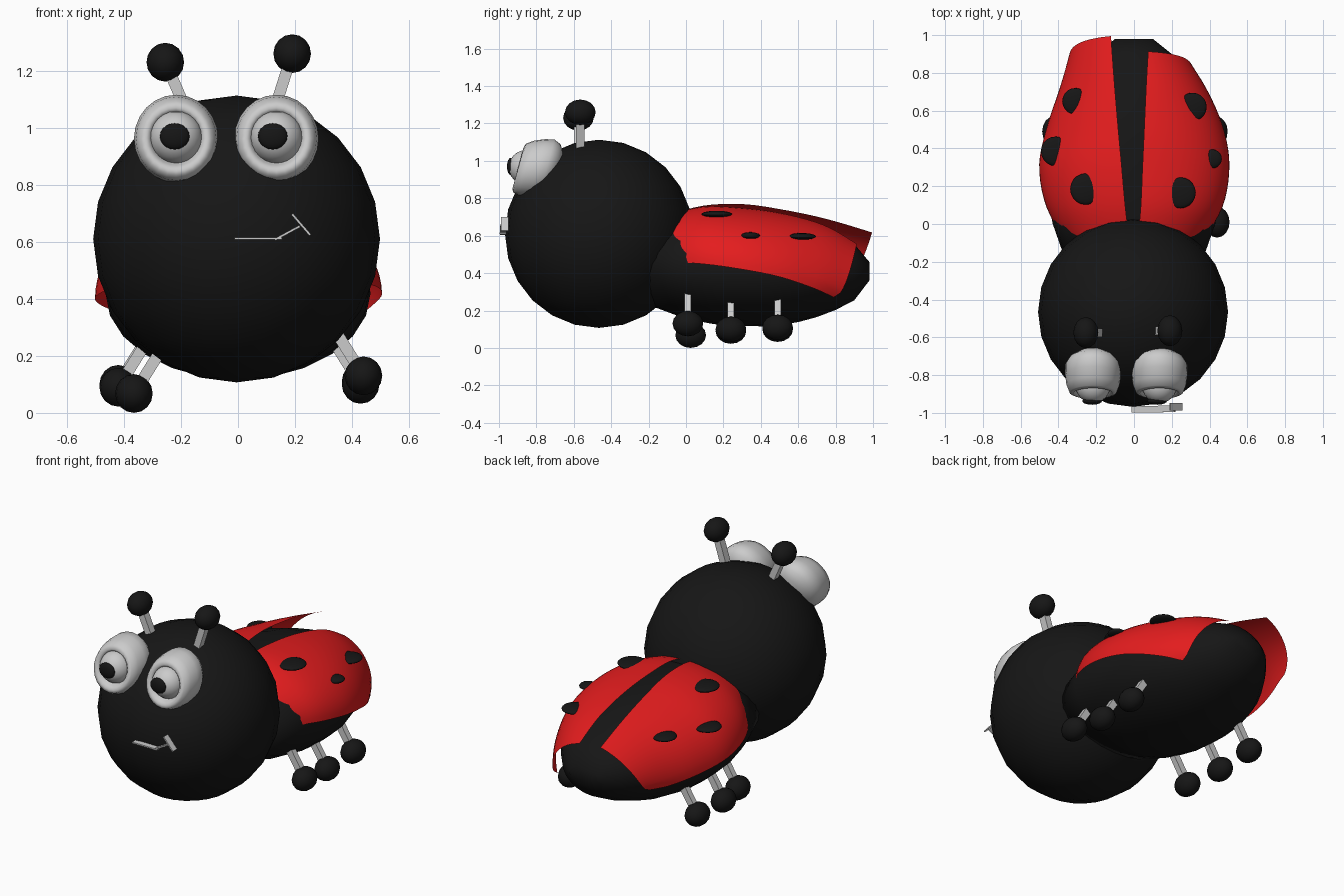
import bpy, bmesh, math
from mathutils import Vector, Matrix
from mathutils.bvhtree import BVHTree

if "Cube" in bpy.data.objects:
    bpy.data.objects.remove(bpy.data.objects["Cube"])


def material(name, rgb):
    m = bpy.data.materials.new(name)
    m.diffuse_color = (*rgb, 1)
    m.use_nodes = True
    m.node_tree.nodes["Principled BSDF"].inputs["Base Color"].default_value = m.diffuse_color
    return m


BLACK = material("black", (0.008, 0.008, 0.008))
RED = material("red", (0.78, 0.012, 0.013))
WHITE = material("white", (0.75, 0.75, 0.75))


def finish(name, bm, mat=None, smooth=True):
    me = bpy.data.meshes.new(name)
    bmesh.ops.recalc_face_normals(bm, faces=bm.faces)
    for f in bm.faces:
        f.smooth = smooth
    bm.to_mesh(me)
    bm.free()
    ob = bpy.data.objects.new(name, me)
    bpy.context.collection.objects.link(ob)
    if mat:
        me.materials.append(mat)
    return ob


def ball(name, loc, radii, mat=None, segs=16, normal=None):
    bm = bmesh.new()
    bmesh.ops.create_uvsphere(bm, u_segments=segs, v_segments=segs // 2, radius=1)
    m = Matrix.Diagonal((*radii, 1))
    if normal:
        m = normal.to_track_quat('Z', 'Y').to_matrix().to_4x4() @ m
    bm.transform(Matrix.Translation(loc) @ m)
    return finish(name, bm, mat)


def bar(name, p, q, thick, depth):
    """Square bar between two points lying in an xz plane."""
    p, q = Vector(p), Vector(q)
    d = q - p
    bm = bmesh.new()
    bmesh.ops.create_cube(bm, size=1)
    bm.transform(Matrix.Translation((p + q) / 2)
                 @ Matrix.Rotation(math.atan2(d.x, d.z), 4, 'Y')
                 @ Matrix.Diagonal((thick, depth, d.length, 1)))
    return finish(name, bm, smooth=False)


def loft(rings, closed, cap=False):
    bm = bmesh.new()
    vs = [[bm.verts.new(p) for p in r] for r in rings]
    n = len(rings[0])
    for a, b in zip(vs, vs[1:]):
        for i in range(n if closed else n - 1):
            j = (i + 1) % n
            bm.faces.new((a[i], a[j], b[j], b[i]))
    if cap:
        bm.faces.new(vs[0])
        bm.faces.new(vs[-1])
    return bm


def spline(rows, t):
    """Catmull-Rom through rows of numbers, t from 0 to 1."""
    n = len(rows) - 1
    i = min(int(t * n), n - 1)
    f = t * n - i
    p = [rows[max(0, min(n, i + k))] for k in (-1, 0, 1, 2)]
    return [b + 0.5 * f * (c - a + f * (2 * a - 5 * b + 4 * c - d + f * (3 * (b - c) + d - a)))
            for a, b, c, d in zip(*p)]


# Head
ball("head", (-0.005, -0.465, 0.61), (0.503,) * 3, BLACK, 24)

# Body: y, half width, centre z, half height
body = [(-0.2, .36, .45, .22), (0, .43, .435, .28), (.15, .46, .427, .3), (.3, .465, .42, .303),
        (.45, .445, .415, .3), (.6, .40, .41, .272), (.7, .345, .405, .24), (.8, .28, .403, .2),
        (.9, .2, .405, .15), (.98, .1, .41, .05)]
rings = [[(w * math.cos(k * math.tau / 24), y, z + h * math.sin(k * math.tau / 24))
          for k in range(24)] for y, w, z, h in body]
finish("body", loft(rings, True, True), BLACK)

# Wing cases: y, outer x, lower edge z, top z, inner x, backward slant of the inner edge
right = [(-.12, .34, .46, .70, .015, 0), (.08, .465, .45, .755, .035, 0), (.3, .505, .42, .75, .045, 0),
         (.5, .475, .38, .72, .055, .02), (.68, .395, .32, .66, .065, .06), (.79, .31, .27, .565, .075, .125)]
left = [(-.12, .34, .46, .70, .02, 0), (.08, .46, .43, .76, .045, 0), (.3, .502, .40, .772, .065, 0),
        (.5, .465, .37, .745, .085, .02), (.70, .395, .35, .70, .105, .06), (.84, .345, .36, .635, .122, .16)]
spots = {1: [(.31, .62, .075), (.415, .345, .05), (.245, .165, .082)],
         -1: [(.31, .65, .07), (.415, .385, .078), (.255, .185, .083)]}
for side, rows, label in ((1, right, "right"), (-1, left, "left")):
    rings = []
    for i in range(25):
        y, w, z0, z1, xi, s = spline(rows, i / 24)
        a0 = math.asin(xi / w)
        ring = []
        for k in range(17):
            a = a0 + (math.pi / 2 - a0) * k / 16
            c = max(math.cos(a), 0)
            ring.append((side * w * math.sin(a), y + s * c ** 0.5, z0 + (z1 - z0) * c))
        rings.append(ring)
    bm = loft(rings, False)
    tree = BVHTree.FromBMesh(bm)
    finish(label + "_wing_case", bm, RED)
    # Spots laid on the wing surface
    for n, (x, y, r) in enumerate(spots[side]):
        hit, nor, _, _ = tree.ray_cast(Vector((side * x, y, 2)), Vector((0, 0, -1)))
        if hit:
            if nor.z < 0:
                nor = -nor
            ball(f"{label}_spot_{n + 1}", hit, (r, r, 0.018), BLACK, 20, nor)

# Legs and feet
BALL = (0.066, 0.082, 0.068)
feet = [(.44, .01, .13), (.43, .24, .10), (.43, .49, .11),
        (-.365, .025, .068), (-.42, .24, .09), (-.42, .49, .10)]
for n, (x, y, z) in enumerate(feet):
    s = math.copysign(1, x)
    ball(f"foot_{n + 1}", (x, y, z), BALL, BLACK)
    bar(f"leg_{n + 1}", (x, y, z), (x - s * .1, y, z + .16), 0.04, 0.035)

# Antennae
for label, tip, base in (("right", (.19, -.565, 1.26), (.13, -.565, 1.07)),
                         ("left", (-.255, -.575, 1.23), (-.185, -.575, 1.07))):
    ball(label + "_antenna_tip", tip, BALL, BLACK)
    bar(label + "_antenna", base, tip, 0.04, 0.045)

# Eyes: sheared turned cup, eyeball and pupil
cup = [(.075, -.06), (.09, -.012), (.105, .003), (.125, -.005), (.141, -.045), (.148, -.1),
       (.147, -.15), (.122, -.19), (.07, -.22), (.005, -.23)]
for label, x0, px in (("left", -.217, -.222), ("right", .135, .122)):
    rings = []
    for r, d in cup:
        ring = []
        for k in range(24):
            a = k * math.tau / 24
            z = r * 1.04 * math.sin(a)
            ring.append((x0 + r * math.cos(a), -.895 - d + .27 * z, .962 + z))
        rings.append(ring)
    finish(label + "_eye_socket", loft(rings, True))
    ball(label + "_eyeball", (x0, -.855, .965), (.093,) * 3, WHITE, 24)
    ball(label + "_pupil", (px, -.937, .97), (.052, .02, .046), BLACK, 20)

# Mouth
bar("mouth_middle", (-.012, -.98, .612), (.155, -.98, .612), .008, .035)
bar("mouth_corner", (.13, -.978, .608), (.217, -.978, .655), .008, .035)
bar("mouth_end", (.19, -.968, .697), (.253, -.968, .624), .008, .04)
